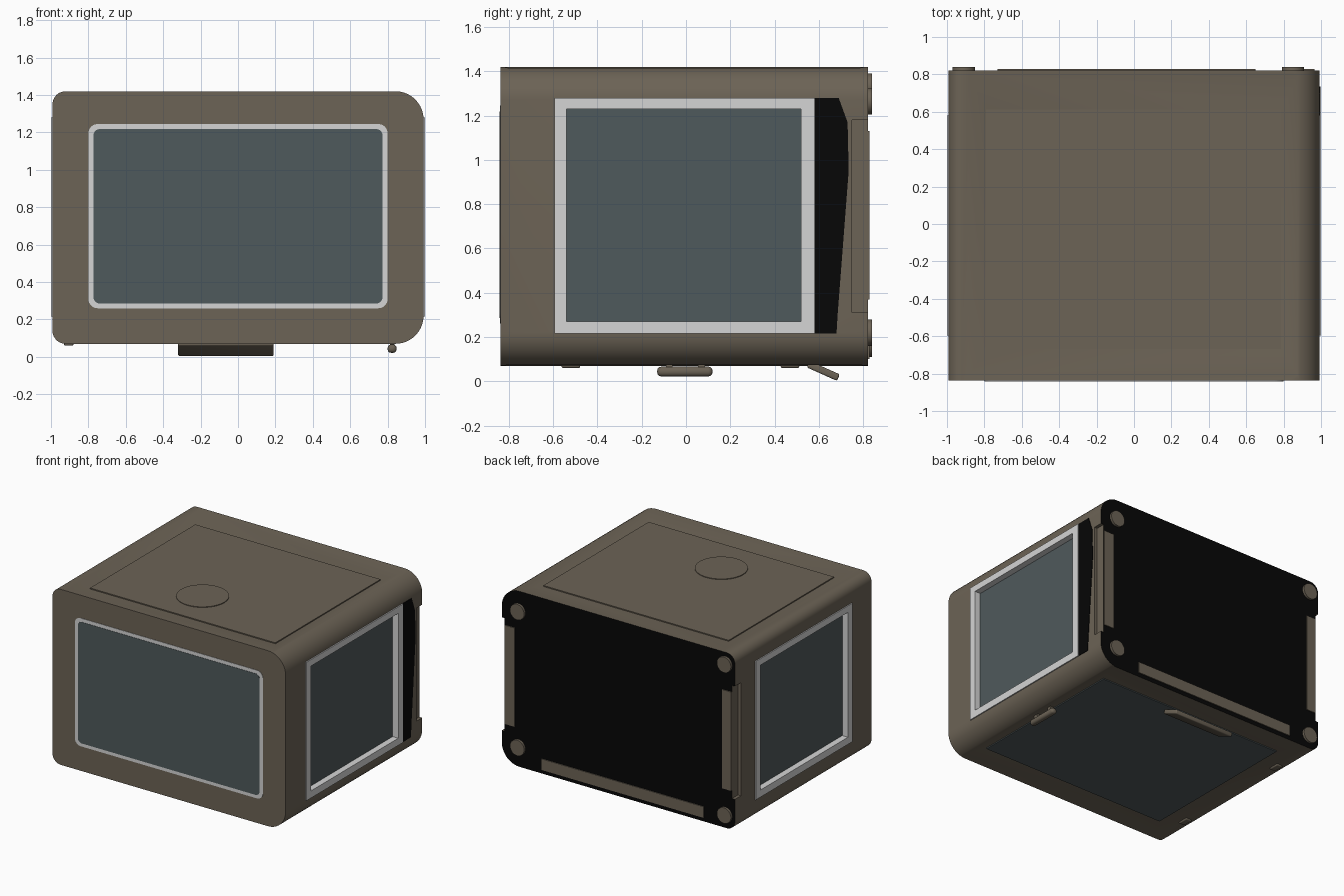
import bpy, bmesh, math
from mathutils import Vector, Matrix

cube = bpy.data.objects.get("Cube")
if cube:
    bpy.data.objects.remove(cube, do_unlink=True)


def material(name, rgb):
    m = bpy.data.materials.new(name)
    m.use_nodes = True
    m.diffuse_color = (*rgb, 1)
    m.node_tree.nodes["Principled BSDF"].inputs["Base Color"].default_value = (*rgb, 1)
    return m


SHELL = material("warm grey shell", (0.15, 0.125, 0.092))
TRIM = material("pale trim", (0.66, 0.66, 0.66))
GLASS = material("slate glass", (0.078, 0.1, 0.106))
BLACK = material("black", (0.002, 0.002, 0.002))


def finish(name, bm, mat, smooth=False):
    bmesh.ops.recalc_face_normals(bm, faces=bm.faces)
    me = bpy.data.meshes.new(name)
    bm.to_mesh(me)
    bm.free()
    me.materials.append(mat)
    ob = bpy.data.objects.new(name, me)
    bpy.context.collection.objects.link(ob)
    if smooth:
        smooth_object(ob)
    return ob


def smooth_object(ob):
    bpy.ops.object.select_all(action="DESELECT")
    ob.select_set(True)
    bpy.context.view_layer.objects.active = ob
    bpy.ops.object.shade_smooth_by_angle(angle=math.radians(30))


def box(name, lo, hi, mat, bevel=0):
    lo, hi = Vector(lo), Vector(hi)
    bm = bmesh.new()
    bmesh.ops.create_cube(bm, size=1)
    for v in bm.verts:
        v.co = (lo + hi) / 2 + v.co * (hi - lo)
    if bevel:
        bmesh.ops.bevel(bm, geom=bm.edges[:], offset=bevel, segments=3,
                        profile=0.5, affect="EDGES")
    return finish(name, bm, mat, bevel > 0)


def prism(name, points, axis, start, depth, mat, smooth=False):
    """Extrude a 2D outline along the x or y axis."""
    bm = bmesh.new()
    place = (lambda a, b: (start, a, b)) if axis == "x" else (lambda a, b: (a, start, b))
    face = bm.faces.new([bm.verts.new(place(a, b)) for a, b in points])
    out = bmesh.ops.extrude_face_region(bm, geom=[face])
    shift = Vector((depth, 0, 0) if axis == "x" else (0, depth, 0))
    bmesh.ops.translate(bm, vec=shift, verts=[g for g in out["geom"]
                                             if isinstance(g, bmesh.types.BMVert)])
    return finish(name, bm, mat, smooth)


def rounded(x0, x1, z0, z1, left, right, steps=10):
    """Rounded rectangle with separate radii for each side."""
    corners = [(x1 - right, z1 - right, right), (x0 + left, z1 - left, left),
               (x0 + left, z0 + left, left), (x1 - right, z0 + right, right)]
    pts = []
    for quarter, (cx, cz, r) in enumerate(corners):
        for i in range(steps + 1):
            a = (quarter + i / steps) * math.pi / 2
            pts.append((cx + r * math.cos(a), cz + r * math.sin(a)))
    return pts


def disc(name, centre, r, depth, axis, mat):
    bm = bmesh.new()
    turn = Matrix.Rotation(math.pi / 2, 4, "X") if axis == "y" else Matrix()
    bmesh.ops.create_cone(bm, cap_ends=True, segments=40, radius1=r, radius2=r,
                          depth=depth, matrix=Matrix.Translation(centre) @ turn)
    return finish(name, bm, mat, True)


def cut(target, cutter):
    cutter.hide_render = True
    mod = target.modifiers.new("cut", "BOOLEAN")
    mod.operation, mod.solver, mod.object = "DIFFERENCE", "EXACT", cutter
    bpy.context.view_layer.objects.active = target
    bpy.ops.object.modifier_apply(modifier=mod.name)
    bpy.data.objects.remove(cutter, do_unlink=True)


# Main shell with a softer radius on the left side
Y0, Y1, Z0, Z1 = -0.838, 0.822, 0.07, 1.42
shell = prism("shell", rounded(-0.992, 0.992, Z0, Z1, 0.07, 0.15), "y", Y0, Y1 - Y0, SHELL)


# Sloped recesses on the top and underside
def recess(z, inward):
    rows = []
    bm = bmesh.new()
    for level, hx, y0, y1 in ((z - inward, 0.89, -0.96, 0.96),
                              (z, 0.885, -0.825, 0.812),
                              (z + inward, 0.8, -0.675, 0.62)):
        if level == z - inward:
            hx, y0, y1 = 0.885, -0.825, 0.812
        rows.append([bm.verts.new((x, y, level)) for x, y in
                     ((-hx, y0), (hx, y0), (hx, y1), (-hx, y1))])
    bm.faces.new(rows[0])
    bm.faces.new(rows[-1])
    for a, b in zip(rows, rows[1:]):
        for i in range(4):
            j = (i + 1) % 4
            bm.faces.new((a[i], a[j], b[j], b[i]))
    cut(shell, finish("recess_cutter", bm, SHELL))


recess(Z1, -0.028)
recess(Z0, 0.028)

# Side window pockets and rear edge notches
for s in (-1, 1):
    xs = sorted((s * 0.945, s * 1.2))
    cut(shell, box("pocket_cutter", (xs[0], -0.585, 0.22), (xs[1], 0.575, 1.27), SHELL))
    xs = sorted((s * 0.967, s * 1.2))
    cut(shell, box("notch_cutter", (xs[0], 0.75, 0.31), (xs[1], 1, 1.18), SHELL))

# The rear wall is black
shell.data.materials.append(BLACK)
for p in shell.data.polygons:
    p.material_index = int(p.normal.y > 0.9 and p.center.y > Y1 - 0.01)
smooth_object(shell)

# Side windows: four trim bars around recessed glass
for s, side in ((-1, "right"), (1, "left")):
    xs = sorted((s * 0.94, s * 1.0))
    for part, y0, y1, z0, z1 in (("top", -0.595, 0.58, 1.23, 1.28),
                                 ("bottom", -0.595, 0.58, 0.215, 0.27),
                                 ("front", -0.595, -0.54, 0.27, 1.23),
                                 ("rear", 0.52, 0.58, 0.27, 1.23)):
        box(f"{side}_window_{part}_trim", (xs[0], y0, z0), (xs[1], y1, z1), TRIM)
    xs = sorted((s * 0.94, s * 0.952))
    box(f"{side}_window_glass", (xs[0], -0.545, 0.265), (xs[1], 0.525, 1.235), GLASS)

# Dark strip behind the left window
prism("left_dark_strip", [(0.58, 0.215), (0.68, 0.215), (0.685, 0.3), (0.735, 0.95),
                          (0.73, 1.17), (0.69, 1.28), (0.58, 1.28)], "x", 0.988, 0.008, BLACK)

# Front window
prism("front_window_trim", rounded(-0.8, 0.8, 0.26, 1.245, 0.05, 0.05), "y",
      Y0 - 0.003, 0.006, TRIM)
prism("front_window_glass", rounded(-0.773, 0.773, 0.285, 1.218, 0.035, 0.035), "y",
      Y0 - 0.005, 0.006, GLASS)

# Roof panel with round hatch, and underside glass
box("roof_panel", (-0.792, -0.667, 1.385), (0.785, 0.612, 1.4), SHELL)
disc("roof_hatch", (-0.07, -0.33, 1.4), 0.185, 0.01, "z", SHELL)
box("underside_glass", (-0.79, -0.665, 0.09), (0.79, 0.61, 0.102), GLASS)

# Rear strips and round bumpers
box("rear_left_strip", (0.88, 0.78, 0.37), (0.965, 0.829, 1.13), SHELL)
box("rear_right_strip", (-0.965, 0.78, 0.37), (-0.885, 0.829, 1.13), SHELL)
box("rear_bottom_strip", (-0.73, 0.8, 0.1), (0.65, 0.829, 0.185), SHELL)
for name, x, z in (("upper_left", 0.85, 1.265), ("upper_right", -0.91, 1.33),
                   ("lower_left", 0.85, 0.22), ("lower_right", -0.91, 0.17)):
    disc(name + "_bumper", (x, 0.82, z), 0.06, 0.04, "y", SHELL)

# Underside grip rail on two posts
box("grip_rail", (0.8, -0.13, 0.022), (0.848, 0.12, 0.066), SHELL, 0.018)
for y in (-0.075, 0.07):
    box("grip_post", (0.812, y - 0.015, 0.05), (0.836, y + 0.015, 0.13), SHELL)

# Tilted flap near the rear of the underside
flap = box("tilted_flap", (-0.32, -0.075, -0.016), (0.19, 0.075, 0.016), SHELL, 0.008)
flap.location = (0, 0.62, 0.047)
flap.rotation_euler = (math.radians(-24), 0, 0)

# Small feet along the right edge
for y in (-0.52, 0.47):
    box("small_foot", (-0.93, y - 0.042, 0.06), (-0.88, y + 0.042, 0.09), SHELL, 0.008)
